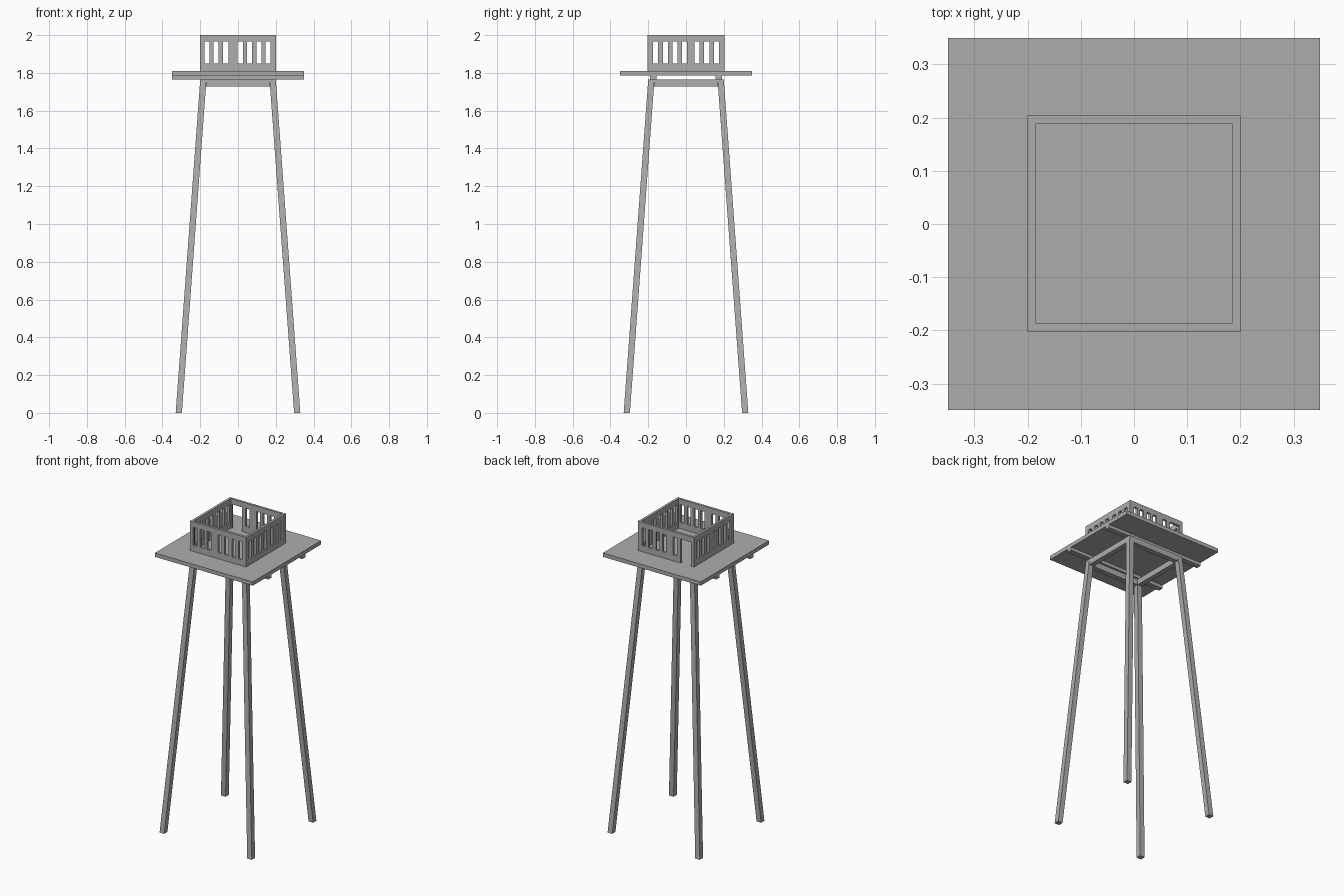
import bpy, bmesh
from mathutils import Vector

if "Cube" in bpy.data.objects:
    bpy.data.objects.remove(bpy.data.objects["Cube"])

grey = bpy.data.materials.new("plain grey")
grey.diffuse_color = (0.42, 0.42, 0.42, 1)
grey.use_nodes = True
grey.node_tree.nodes["Principled BSDF"].inputs["Base Color"].default_value = grey.diffuse_color


def mesh_object(name, bm):
    bmesh.ops.recalc_face_normals(bm, faces=bm.faces)
    me = bpy.data.meshes.new(name)
    bm.to_mesh(me)
    bm.free()
    me.materials.append(grey)
    ob = bpy.data.objects.new(name, me)
    bpy.context.collection.objects.link(ob)
    return ob


def add_box(bm, lo, hi):
    lo, hi = Vector(lo), Vector(hi)
    verts = bmesh.ops.create_cube(bm, size=1)["verts"]
    for v in verts:
        v.co = (lo + hi) / 2 + v.co * (hi - lo)
    return verts


def boxes(name, spans):
    bm = bmesh.new()
    for lo, hi in spans:
        add_box(bm, lo, hi)
    return mesh_object(name, bm)


def cut(target, name, spans):
    cutter = boxes(name, spans)
    cutter.hide_render = True
    mod = target.modifiers.new(name, "BOOLEAN")
    mod.operation = "DIFFERENCE"
    mod.solver = "EXACT"
    mod.object = cutter
    bpy.context.view_layer.objects.active = target
    bpy.ops.object.modifier_apply(modifier=mod.name)
    bpy.data.objects.remove(cutter)


# Four splayed legs
T = 0.033
BEAM_LO, BEAM_HI, DECK_LO, DECK_HI = 1.727, 1.764, 1.785, 1.81
for sx, xn in ((-1, "left"), (1, "right")):
    for sy, yn in ((-1, "front"), (1, "back")):
        bm = bmesh.new()
        for v in add_box(bm, (-T / 2, -T / 2, 0), (T / 2, T / 2, BEAM_HI)):
            reach = (0.33 if v.co.z < 1 else 0.20) - T / 2
            v.co.x += sx * reach
            v.co.y += sy * reach
        mesh_object(f"{yn}_{xn}_leg", bm)

# Ring of beams between the leg tops
E, I = 0.20, 0.168
for s, yn, xn in ((-1, "front", "left"), (1, "back", "right")):
    a, b = sorted((s * E, s * I))
    boxes(f"{yn}_beam", [((-I, a, BEAM_LO), (I, b, BEAM_HI))])
    boxes(f"{xn}_beam", [((a, -I, BEAM_LO), (b, I, BEAM_HI))])

# Two joists carrying the deck
for s, yn in ((-1, "front"), (1, "back")):
    a, b = sorted((s * 0.156, s * 0.19))
    boxes(f"{yn}_joist", [((-0.35, a, BEAM_HI), (0.35, b, DECK_LO))])

# Deck
boxes("deck", [((-0.35, -0.35, DECK_LO), (0.35, 0.35, DECK_HI))])

# Open-topped cabin walls
cabin = boxes("cabin_walls", [((-0.20, -0.203, DECK_HI), (0.20, 0.204, 2.0))])
cut(cabin, "cabin_hollow", [((-0.184, -0.187, 1.7), (0.184, 0.189, 2.1))])

# Tall narrow windows in groups of three and four
Z0, Z1, W = 1.849, 1.965, 0.0135
front_x = (-0.165, -0.116, -0.065, 0.012, 0.060, 0.111, 0.159)
side_y = (-0.161, -0.109, -0.058, -0.008, 0.058, 0.110, 0.161)
cut(cabin, "front_back_windows",
    [((x - W, -0.3, Z0), (x + W, 0 if x < -0.1 else 0.3, Z1)) for x in front_x])
cut(cabin, "side_windows",
    [((-0.3, y - W, Z0), (0.3, y + W, Z1)) for y in side_y])

# Doorway in the back wall
cut(cabin, "doorway", [((-0.177, 0.1, 1.7), (-0.103, 0.3, Z1))])
